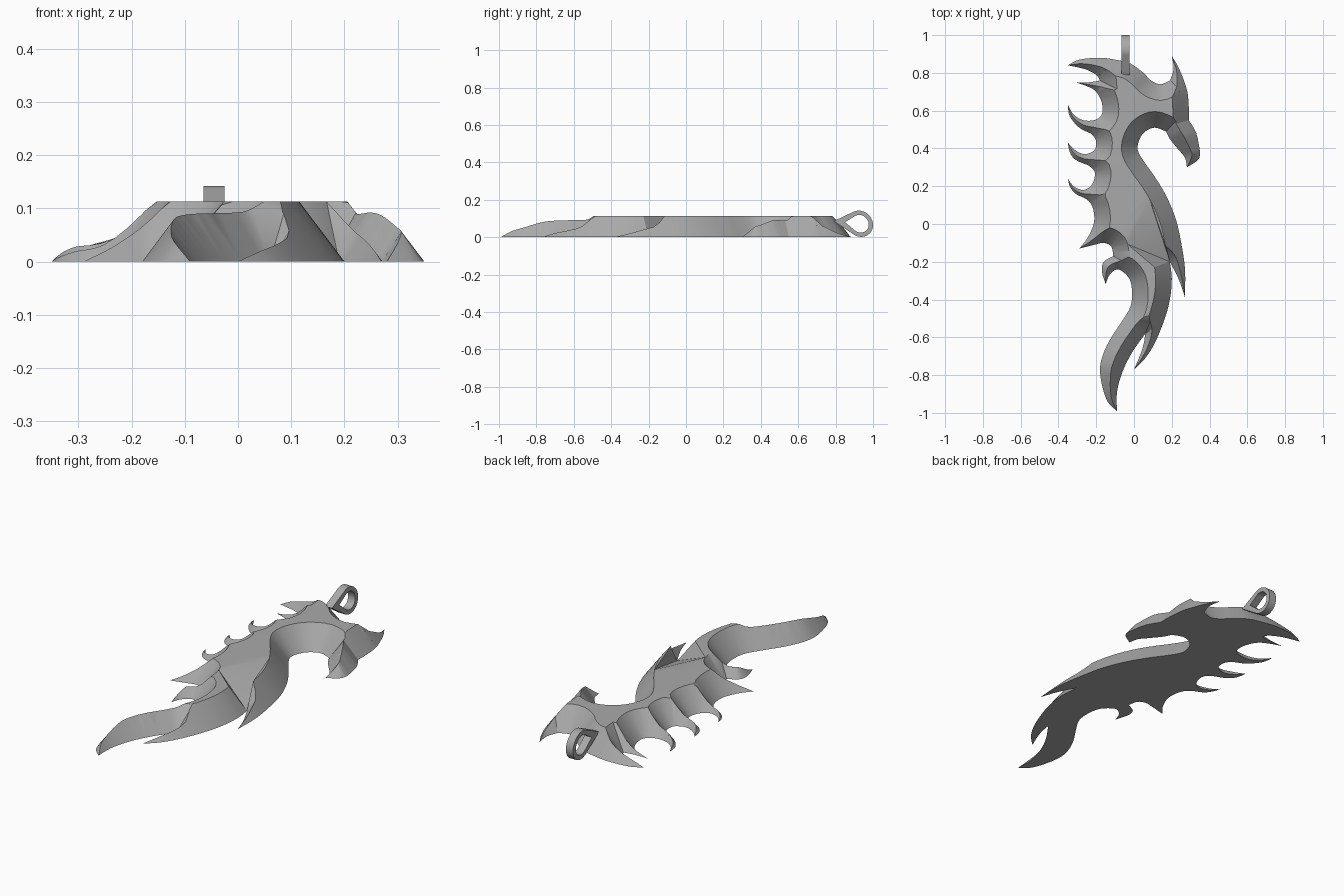
import bpy
import bmesh
import math
from mathutils import Vector
from mathutils.geometry import delaunay_2d_cdt, interpolate_bezier

HEIGHT = 0.113      # thickness of the flat body
BEVEL = 0.085       # horizontal width of the sloped rim
SAMPLES = 5         # curve samples between two path points

cube = bpy.data.objects.get("Cube")
if cube:
    bpy.data.objects.remove(cube, do_unlink=True)

metal = bpy.data.materials.new("plain grey")
metal.use_nodes = True
GREY = (0.4, 0.4, 0.4, 1)
metal.diffuse_color = GREY
metal.node_tree.nodes["Principled BSDF"].inputs["Base Color"].default_value = GREY

outline = []


def trace(*path):
    """Append a smooth curve (in hundredths); its two ends stay sharp corners."""
    pts = [Vector(p) / 100 for p in path]
    ends = len(pts) - 1
    for i in range(ends):
        a, b = pts[i], pts[i + 1]
        before, after = pts[max(i - 1, 0)], pts[min(i + 2, ends)]
        curve = interpolate_bezier(a, a + (b - before) / 6, b - (after - a) / 6, b, SAMPLES)
        outline.extend(Vector(p[:2]) for p in curve[:-1])


def finish(name, bm, angle):
    """Turn a bmesh into a shaded object."""
    bmesh.ops.recalc_face_normals(bm, faces=bm.faces)
    mesh = bpy.data.meshes.new(name)
    bm.to_mesh(mesh)
    bm.free()
    mesh.materials.append(metal)
    obj = bpy.data.objects.new(name, mesh)
    bpy.context.collection.objects.link(obj)
    bpy.ops.object.select_all(action='DESELECT')
    obj.select_set(True)
    bpy.context.view_layer.objects.active = obj
    bpy.ops.object.shade_smooth_by_angle(angle=math.radians(angle))
    return obj


# Head: crest, horn, snout and jaw
trace((-35, 84), (-29, 87), (-18, 88), (-10, 87), (-2, 85), (5, 80), (9, 76), (14, 74), (19, 76))
trace((19, 76), (21, 82), (20, 89))
trace((20, 89), (24, 82), (28, 71), (29, 62), (29, 55))
trace((29, 55), (33, 48), (35, 38))
trace((35, 38), (34, 34), (28, 30))
trace((28, 30), (27, 35), (23, 40), (19, 45), (17, 49))

# Throat and chest, down to the tip of the upper fin
trace((17, 49), (11, 51), (6, 49), (3, 45), (2, 39), (6, 32), (11, 25),
      (17, 15), (22, 3), (25, -10), (27, -24), (27, -39))
trace((27, -39), (24, -30), (19, -20))

# Lower fin
trace((19, -20), (20, -29), (19, -40), (16, -51), (11, -63), (6, -71), (0, -77))
trace((0, -77), (3, -70), (5, -64), (6, -58))

# Tail
trace((6, -58), (-1, -68), (-6, -78), (-9, -89), (-9, -99))
trace((-9, -99), (-14, -94), (-17, -85), (-18, -76), (-16, -68), (-12, -60), (-6, -51),
      (-2, -44), (-1, -37), (-2, -30), (-5, -26), (-9, -24), (-13, -27), (-15, -32))

# Back spines, from the tail up to the crest
trace((-15, -32), (-17, -25), (-16, -20), (-11, -17))
trace((-11, -17), (-12, -12), (-16, -10), (-21, -11), (-29, -13))
trace((-29, -13), (-25, -8), (-22, -2), (-21, 3), (-22, 9), (-25, 13), (-31, 16), (-34, 20), (-35, 24))
trace((-35, 24), (-32, 20), (-27, 18), (-23, 20), (-21, 24), (-21, 28), (-24, 31))
trace((-24, 31), (-31, 34), (-34, 38), (-35, 43))
trace((-35, 43), (-31, 39), (-26, 37), (-21, 39), (-20, 43), (-21, 46), (-23, 48))
trace((-23, 48), (-29, 51), (-34, 57), (-35, 63))
trace((-35, 63), (-32, 58), (-27, 55), (-21, 55), (-17, 58), (-17, 64), (-20, 70), (-25, 73), (-31, 75))
trace((-31, 75), (-24, 75), (-18, 76))
trace((-18, 76), (-20, 79), (-26, 82), (-35, 84))

outline.reverse()
count = len(outline)
segments = []
for i, a in enumerate(outline):
    d = outline[(i + 1) % count] - a
    segments.append((a.x, a.y, d.x, d.y, d.length_squared))


def edge_distance(p):
    """Distance from a point to the nearest part of the outline."""
    best = 9.0
    px, py = p
    for ax, ay, dx, dy, sq in segments:
        ux, uy = px - ax, py - ay
        t = min(1.0, max(0.0, (ux * dx + uy * dy) / sq))
        ux -= t * dx
        uy -= t * dy
        best = min(best, ux * ux + uy * uy)
    return math.sqrt(best)


def inward_normal(i):
    _, _, dx, dy, _ = segments[i % count]
    return Vector((-dy, dx)).normalized()


def bevel_reach(start, velocity):
    """How far the rim can climb inwards before it meets the opposite slope."""
    def free(t):
        return edge_distance(start + velocity * t) >= t * 0.995 - 0.00001
    steps = 16
    low = 0.0
    for k in range(1, steps + 1):
        high = BEVEL * k / steps
        if not free(high):
            for _ in range(6):
                mid = (low + high) / 2
                low, high = (mid, high) if free(mid) else (low, mid)
            return low
        low = high
    return BEVEL


# Body: a mitred slope rises from the outline to ridges or to the flat top
points = list(outline)
heights = [0.0] * count
edges = []
rim = {}
for i, p in enumerate(outline):
    n = inward_normal(i)
    middle = (n + inward_normal(i - 1)).normalized()
    velocity = middle / max(middle.dot(n), 0.1)
    reach = bevel_reach(p, velocity)
    if reach < 0.001:
        continue
    if reach == BEVEL:
        rim[i] = len(points)
    edges.append((i, len(points)))
    points.append(p + velocity * reach)
    heights.append(reach / BEVEL * HEIGHT)
for i in rim:
    if (i + 1) % count in rim:
        edges.append((rim[i], rim[(i + 1) % count]))

flat, _, tris, origins, _, _ = delaunay_2d_cdt(points, edges, [list(range(count))], 1, 0.00001)
bm = bmesh.new()
verts = []
for p, source in zip(flat, origins):
    z = heights[source[0]] if source else min(edge_distance(p) / BEVEL, 1) * HEIGHT
    verts.append(bm.verts.new((p.x, p.y, z)))
for tri in tris:
    bm.faces.new([verts[k] for k in tri])
border = [e for e in bm.edges if e.is_boundary]
bmesh.ops.holes_fill(bm, edges=border, sides=0)
finish("dragon_body", bm, 30)


# Hanging ring: a teardrop loop standing upright behind the crest
def teardrop(angle, radius, tip):
    """Polar radius of a circle drawn out to a point at angle zero."""
    spread = math.acos(radius / tip)
    away = abs(angle)
    return radius / math.cos(spread - away) if away < spread else radius


bm = bmesh.new()
SIDES = 64
rows = []
for k in range(SIDES):
    a = math.tau * k / SIDES - math.pi
    row = []
    for x, radius, tip in ((-0.065, 0.07, 0.14), (-0.025, 0.07, 0.14),
                           (-0.025, 0.047, 0.08), (-0.065, 0.047, 0.08)):
        r = teardrop(a, radius, tip)
        row.append(bm.verts.new((x, 0.93 - r * math.cos(a), 0.072 + r * math.sin(a + 0.1))))
    rows.append(row)
for k, row in enumerate(rows):
    following = rows[(k + 1) % SIDES]
    for j in range(4):
        m = (j + 1) % 4
        bm.faces.new((row[j], row[m], following[m], following[j]))
finish("hanging_ring", bm, 30)
